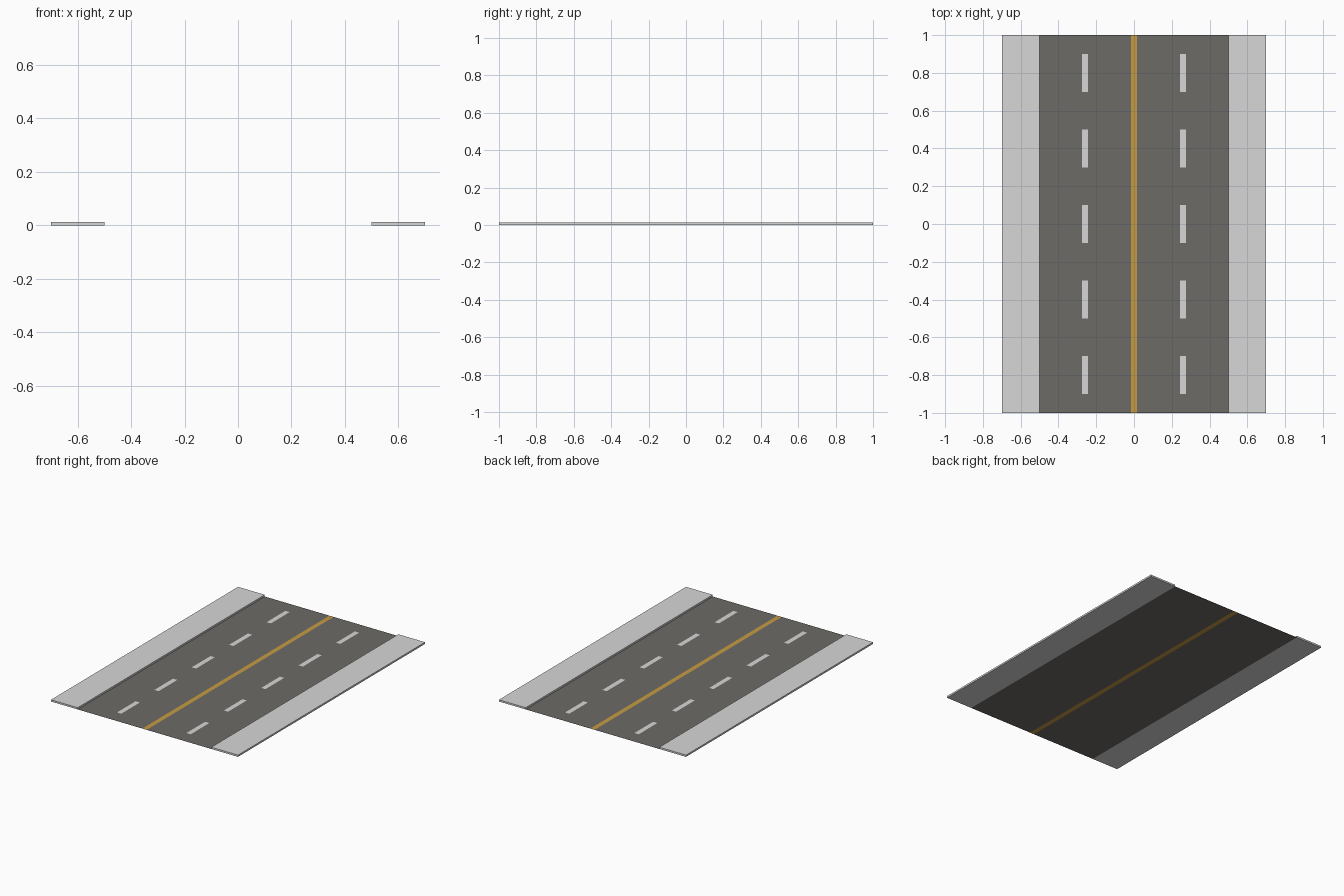
import bpy, bmesh

if "Cube" in bpy.data.objects:
    bpy.data.objects.remove(bpy.data.objects["Cube"])


def material(name, rgb):
    m = bpy.data.materials.new(name)
    m.diffuse_color = (*rgb, 1)
    m.use_nodes = True
    m.node_tree.nodes["Principled BSDF"].inputs["Base Color"].default_value = m.diffuse_color
    return m


ASPHALT = material("asphalt grey", (0.155, 0.145, 0.136))
YELLOW = material("line yellow", (0.56, 0.33, 0.055))
CONCRETE = material("light grey", (0.68, 0.68, 0.68))

HALF_LEN, ROAD_X, WALK_X, KERB_H = 1.0, 0.5, 0.7, 0.012
LINE_X, DASH_X, DASH_W, DASH_L = 0.016, 0.26, 0.032, 0.2


def finish(name, bm, mats):
    mesh = bpy.data.meshes.new(name)
    bm.to_mesh(mesh)
    bm.free()
    for m in mats:
        mesh.materials.append(m)
    obj = bpy.data.objects.new(name, mesh)
    bpy.context.collection.objects.link(obj)
    return obj


def add_quad(bm, x0, x1, y0, y1, z):
    return bm.faces.new([bm.verts.new(p) for p in
                         ((x0, y0, z), (x1, y0, z), (x1, y1, z), (x0, y1, z))])


# Road sheet, cut lengthwise so the yellow centre line is part of it
bm = bmesh.new()
add_quad(bm, -ROAD_X, ROAD_X, -HALF_LEN, HALF_LEN, 0)
for x in (-LINE_X, LINE_X):
    bmesh.ops.bisect_plane(bm, geom=bm.verts[:] + bm.edges[:] + bm.faces[:],
                           plane_co=(x, 0, 0), plane_no=(1, 0, 0))
for f in bm.faces:
    f.material_index = int(abs(f.calc_center_median().x) < LINE_X)
finish("road_surface", bm, [ASPHALT, YELLOW])

# Dashed lane markings, just above the asphalt
bm = bmesh.new()
for x in (-DASH_X, DASH_X):
    for i in range(-2, 3):
        y = i * 0.4
        add_quad(bm, x - DASH_W / 2, x + DASH_W / 2,
                 y - DASH_L / 2, y + DASH_L / 2, 0.001)
finish("lane_dashes", bm, [CONCRETE])

# Raised pavements on both sides
for name, side in (("left_pavement", -1), ("right_pavement", 1)):
    bm = bmesh.new()
    bmesh.ops.create_cube(bm, size=1)
    bmesh.ops.scale(bm, verts=bm.verts, vec=(WALK_X - ROAD_X, 2 * HALF_LEN, KERB_H))
    bmesh.ops.translate(bm, verts=bm.verts,
                        vec=(side * (WALK_X + ROAD_X) / 2, 0, KERB_H / 2))
    finish(name, bm, [CONCRETE])
